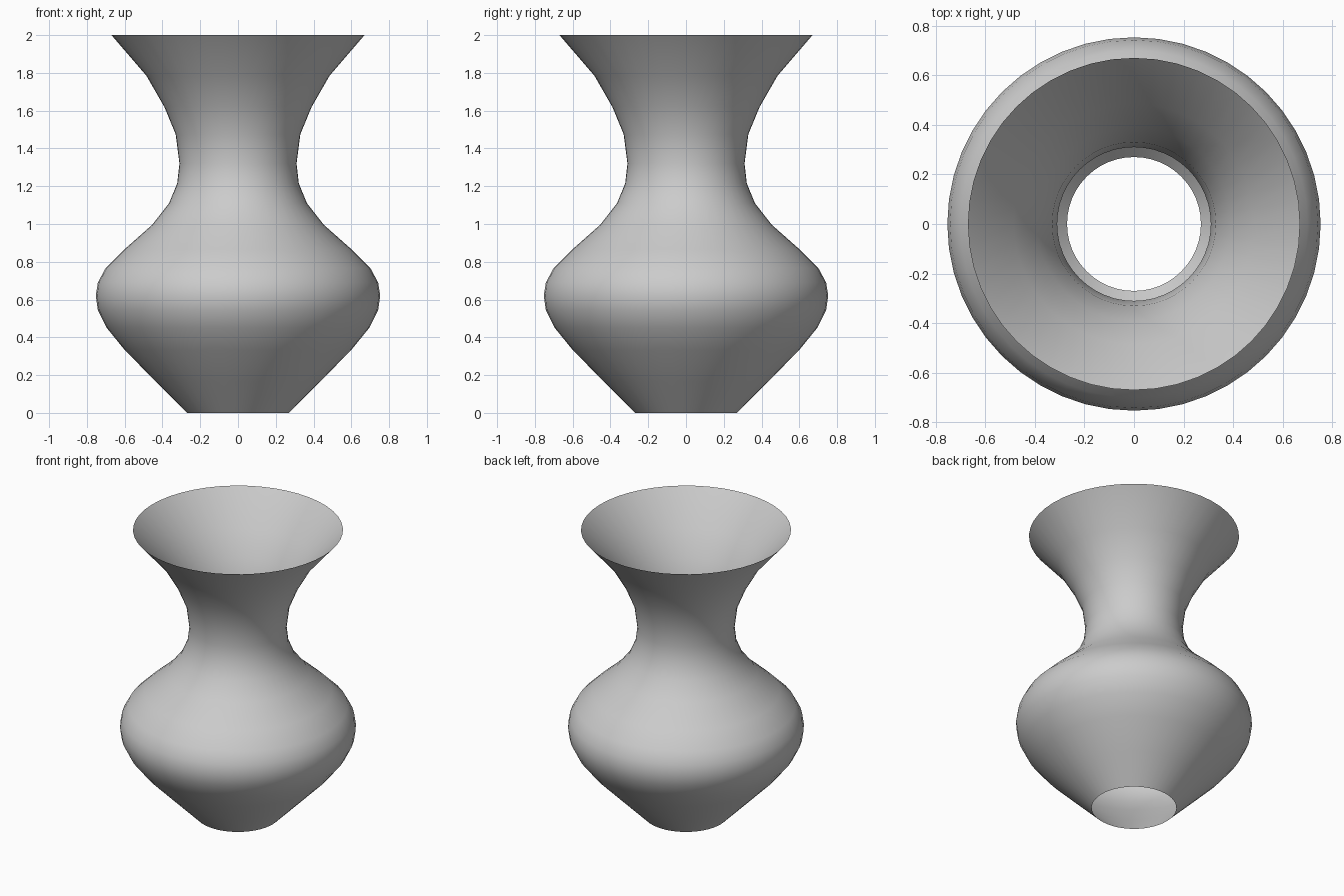
import bpy, bmesh, math

if "Cube" in bpy.data.objects:
    bpy.data.objects.remove(bpy.data.objects["Cube"])

# Vase wall profile (radius, height), open at foot and rim
profile = [(0.27, 0.0), (0.435, 0.166), (0.60, 0.333), (0.695, 0.45), (0.742, 0.545),
           (0.753, 0.62), (0.742, 0.69), (0.70, 0.768), (0.60, 0.867),
           (0.455, 0.995), (0.365, 1.11), (0.322, 1.215), (0.31, 1.32),
           (0.33, 1.475), (0.39, 1.62), (0.485, 1.785), (0.67, 2.0)]
SIDES = 48

# Revolve the profile into a single-skin wall
bm = bmesh.new()
verts = [bm.verts.new((r, 0, z)) for r, z in profile]
edges = [bm.edges.new(pair) for pair in zip(verts, verts[1:])]
bmesh.ops.spin(bm, geom=verts + edges, cent=(0, 0, 0), axis=(0, 0, 1),
               angle=math.tau, steps=SIDES, use_merge=False)
bmesh.ops.remove_doubles(bm, verts=bm.verts[:], dist=1e-4)
bmesh.ops.recalc_face_normals(bm, faces=bm.faces[:])

# Make the normals face outward
belly = max(bm.faces, key=lambda f: f.calc_center_median().xy.length)
if belly.normal.xy.dot(belly.calc_center_median().xy) < 0:
    bmesh.ops.reverse_faces(bm, faces=bm.faces[:])
for f in bm.faces:
    f.smooth = True

mesh = bpy.data.meshes.new("vase")
bm.to_mesh(mesh)
bm.free()
vase = bpy.data.objects.new("vase", mesh)
bpy.context.collection.objects.link(vase)
